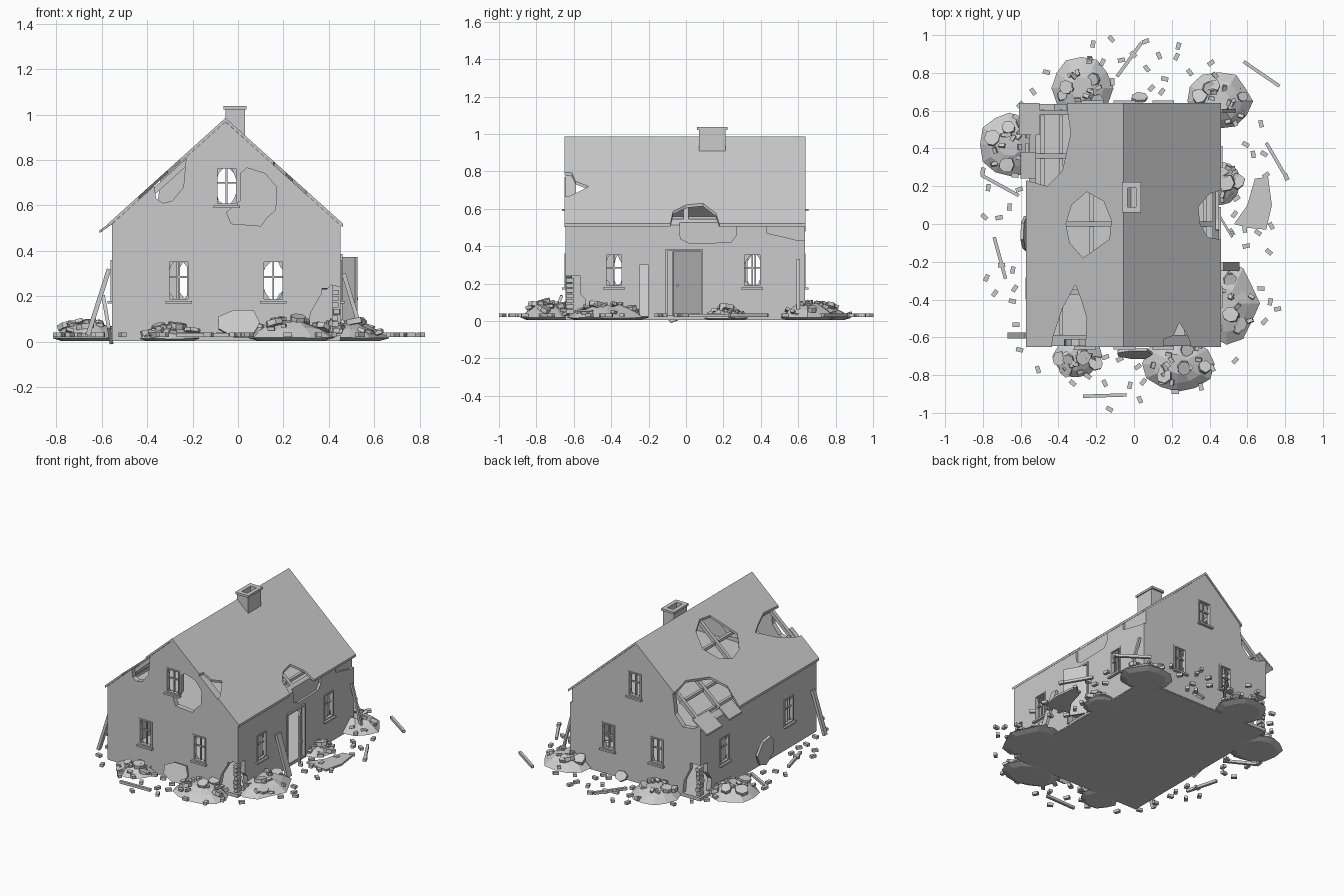
import bpy, bmesh, random
from math import cos, sin, pi, radians
from mathutils import Vector, Matrix, Euler

if "Cube" in bpy.data.objects:
    bpy.data.objects.remove(bpy.data.objects["Cube"])

random.seed(7)
R = random.uniform
X0, X1, Y0, Y1 = -0.555, 0.45, -0.645, 0.635      # outer wall faces
RX, RZ, SL = -0.055, 0.985, 0.9                   # ridge x, ridge z, roof slope


def finish(name, bm):
    bmesh.ops.recalc_face_normals(bm, faces=bm.faces)
    me = bpy.data.meshes.new(name)
    bm.to_mesh(me)
    bm.free()
    ob = bpy.data.objects.new(name, me)
    bpy.context.collection.objects.link(ob)
    return ob


def add_box(bm, c, size, rot=(0, 0, 0)):
    m = Matrix.LocRotScale(Vector(c), Euler(rot), Vector(size))
    bmesh.ops.create_cube(bm, size=1, matrix=m)


def add_beam(bm, p, q, w, h):
    p, q = Vector(p), Vector(q)
    d = q - p
    m = Matrix.LocRotScale((p + q) / 2, d.to_track_quat('X', 'Z'), Vector((d.length, w, h)))
    bmesh.ops.create_cube(bm, size=1, matrix=m)


def add_prism(bm, pts, axis, lo, hi, mat=Matrix()):
    put = {'x': lambda a, b, t: (t, a, b), 'y': lambda a, b, t: (a, t, b), 'z': lambda a, b, t: (a, b, t)}[axis]
    rings = [[bm.verts.new(mat @ Vector(put(a, b, t))) for a, b in pts] for t in (lo, hi)]
    n = len(pts)
    bm.faces.new(rings[0])
    bm.faces.new(rings[1][::-1])
    for i in range(n):
        j = (i + 1) % n
        bm.faces.new((rings[0][i], rings[0][j], rings[1][j], rings[1][i]))


def prism(name, pts, axis, lo, hi):
    bm = bmesh.new()
    add_prism(bm, pts, axis, lo, hi)
    return finish(name, bm)


def blob(rx, ry, n=8):
    return [(rx * R(.75, 1.05) * cos(2 * pi * i / n), ry * R(.75, 1.05) * sin(2 * pi * i / n)) for i in range(n)]


def rect(a0, a1, b0, b1):
    return [(a0, b0), (a1, b0), (a1, b1), (a0, b1)]


def cut(ob, cutters):
    objs = []
    for c in cutters:
        k = prism("cutter", *c)
        k.hide_render = True
        m = ob.modifiers.new("cut", 'BOOLEAN')
        m.operation, m.solver, m.object = 'DIFFERENCE', 'EXACT', k
        objs.append(k)
    bpy.context.view_layer.update()
    me = bpy.data.meshes.new_from_object(ob.evaluated_get(bpy.context.evaluated_depsgraph_get()))
    ob.modifiers.clear()
    ob.data = me
    for k in objs:
        bpy.data.objects.remove(k)


# Window list: wall, centre, bottom, top
windows = [('front', -.26, .18, .36), ('front', .155, .18, .36), ('front', -.05, .6, .77),
           ('back', -.22, .18, .36), ('back', .155, .18, .36), ('back', -.05, .6, .77),
           ('right', -.385, .18, .36), ('right', .355, .18, .36),
           ('left', -.34, .18, .36), ('left', .37, .18, .36)]
span = {'front': ('y', Y0 - .05, Y0 + .08), 'back': ('y', Y1 - .08, Y1 + .05),
        'right': ('x', X1 - .08, X1 + .05), 'left': ('x', X0 - .05, X0 + .08)}

# Walls with openings and broken holes
eave = lambda x: RZ - .017 - SL * abs(x - RX)
walls = prism("walls", [(X0, .01), (X1, .01), (X1, eave(X1)), (RX, eave(RX)), (X0, eave(X0))], 'y', Y0, Y1)
cuts = [(rect(X0 + .035, X1 - .035, -.1, 1.3), 'y', Y0 + .035, Y1 - .035)]
cuts += [(rect(c - .05, c + .05, z0, z1), *span[w]) for w, c, z0, z1 in windows]
cuts += [
    (rect(-.11, .09, .025, .38), *span['right']),
    ([(.01, .74), (.04, .765), (.12, .74), (.17, .68), (.165, .58), (.13, .55), (.1, .51), (-.03, .52),
      (-.05, .57), (.01, .62)], *span['front']),
    ([(-.36, .63), (-.33, .61), (-.29, .62), (-.24, .68), (-.22, .9), (-.4, .9)], *span['front']),
    ([(-.5, .5), (-.42, .49), (-.36, .56), (-.33, .8), (-.6, .8), (-.57, .54)], *span['back']),
    ([(.3, .03), (.32, .13), (.36, .2), (.41, .25), (.5, .23), (.5, .03)], *span['front']),
    ([(-.7, .03), (-.53, .03), (-.54, .12), (-.57, .15), (-.6, .23), (-.7, .24)], *span['right']),
    ([(-.7, .03), (-.42, .03), (-.43, .12), (-.47, .2), (-.52, .25), (-.7, .24)], *span['back']),
    ([(.7, .03), (.52, .03), (.51, .12), (.55, .17), (.59, .25), (.7, .26)], *span['left']),
    ([(-.04, .6), (-.03, .44), (.02, .415), (.24, .42), (.27, .46), (.27, .6)], 'x', X1 - .015, X1 + .1),
    ([(.43, .6), (.43, .47), (.52, .45), (.6, .43), (.7, .43), (.7, .6)], 'x', X1 - .015, X1 + .1)]
cut(walls, cuts)

# Floors
prism("ground_floor", rect(X0 + .002, X1 - .002, Y0 + .002, Y1 - .002), 'z', .005, .028)
prism("attic_floor", rect(X0 + .03, X1 - .03, Y0 + .03, Y1 - .03), 'z', .465, .485)


# Roof slopes with broken holes
def slope(name, xe):
    ze = RZ - SL * abs(xe - RX)
    return prism(name, [(RX, RZ), (xe, ze), (xe, ze - .016), (RX, RZ - .016)], 'y', -.65, .64)


def zcut(p):
    return (p, 'z', .3, 1.3)


cut(slope("roof_left", -.572), [
    zcut([(-.6, .24), (-.46, .2), (-.38, .28), (-.335, .48), (-.35, .58), (-.36, .7), (-.6, .7)]),
    zcut([(-.36, 0), (-.33, .1), (-.25, .17), (-.16, .12), (-.12, .02), (-.13, -.08), (-.27, -.18), (-.34, -.1)]),
    zcut([(-.44, -.7), (-.43, -.6), (-.38, -.45), (-.31, -.32), (-.28, -.4), (-.25, -.5), (-.26, -.7)])])
cut(slope("roof_right", .461), [
    zcut([(.5, .19), (.4, .16), (.34, .09), (.35, 0), (.39, -.07), (.5, -.09)]),
    zcut([(.15, -.7), (.16, -.61), (.21, -.59), (.24, -.52), (.27, -.57), (.3, -.63), (.3, -.7)])])

# Hanging roof flaps
prism("roof_flap_back", [(-.61, .478), (-.5, .555), (-.5, .567), (-.61, .49)], 'y', .47, .64)
prism("roof_flap_side", [(-.6, .483), (-.52, .55), (-.52, .56), (-.6, .495)], 'y', .24, .38)

# Rafters and purlins
bm = bmesh.new()
for s in (-1, 1):
    for y in (-.6, -.36, 0, .36, .59):
        add_beam(bm, (RX, y, RZ - .04), (RX + s * .48, y, RZ - .04 - SL * .48), .025, .025)
    for d in (.17, .33, .43):
        add_beam(bm, (RX + s * d, Y0 + .03, RZ - .05 - SL * d), (RX + s * d, Y1 - .03, RZ - .05 - SL * d), .02, .02)
finish("roof_beams", bm)

# Chimney, hollow with a rim
chimney = prism("chimney", rect(-.055, .03, .07, .21), 'z', .89, 1.025)
cut(chimney, [(rect(-.035, .01, .09, .19), 'z', .95, 1.2)])
rim = prism("chimney_rim", rect(-.063, .037, .06, .222), 'z', 1.022, 1.037)
cut(rim, [(rect(-.035, .01, .09, .19), 'z', .95, 1.2)])


# Window frames, crossbars, sills and glass shards
def window(wall, c, z0, z1):
    bm = bmesh.new()
    out = {'front': (0, -1), 'back': (0, 1), 'right': (1, 0), 'left': (-1, 0)}[wall]
    face = {'front': Y0, 'back': Y1, 'right': X1, 'left': X0}[wall]

    def bar(u, z, w, h, dep, off):
        if out[0]:
            add_box(bm, (face + out[0] * off, u, z), (dep, w, h))
        else:
            add_box(bm, (u, face + out[1] * off, z), (w, dep, h))
    zc, h = (z0 + z1) / 2, z1 - z0
    for s in (-1, 1):
        bar(c + s * .046, zc, .01, h, .03, -.01)
        bar(c, zc + s * (h / 2 - .004), .1, .009, .03, -.01)
    bar(c, zc, .008, h, .012, -.015)
    bar(c, zc + .015, .1, .008, .012, -.015)
    bar(c, z0 - .006, .116, .012, .03, .004)
    for su in (-1, 1):
        for sz in (-1, 1):
            u, z = c + su * .044, zc + sz * (h / 2 - .005)
            t = face - (out[0] + out[1]) * .015
            pts = [(u, z), (u - su * R(.02, .038), z), (u - su * R(.008, .016), z - sz * R(.015, .03)),
                   (u, z - sz * R(.03, .06))]
            add_prism(bm, pts, span[wall][0], t - .001, t + .001)
    finish("window_" + wall, bm)


for w in windows:
    window(*w)

# Door ajar with frame
bm = bmesh.new()
for y in (-.105, .085):
    add_box(bm, (X1 - .01, y, .2), (.04, .012, .36))
add_box(bm, (X1 - .01, -.01, .38), (.04, .2, .012))
finish("door_frame", bm)
bm = bmesh.new()
add_beam(bm, (.43, .08, .2), (.52, -.07, .2), .012, .345)
add_box(bm, (.518, -.045, .19), (.02, .012, .012))
finish("door", bm)

# Leaning and fallen planks
bm = bmesh.new()
add_beam(bm, (.55, -.225, .02), (.465, -.225, .3), .048, .018)
add_beam(bm, (-.66, -.59, .03), (-.567, -.59, .32), .03, .02)
add_beam(bm, (.53, .6, .06), (.458, .6, .33), .018, .015)
for x0, y0, x1, y1 in [(-.09, .78, .04, .96), (.58, .86, .77, .73), (.7, .43, .81, .24), (-.27, -.912, -.04, -.905),
                       (-.74, -.07, -.68, -.29), (-.81, .26, -.61, .15)]:
    add_beam(bm, (x0, y0, .03), (x1, y1, .03), .018, .018)
finish("planks", bm)

# Rubble mounds with bricks and chunks
mounds = [(-.66, .42, .16, .18, .09), (-.28, .72, .17, .18, .09), (.45, .65, .18, .16, .1), (.46, .22, .1, .12, .07),
          (.49, -.42, .17, .21, .09), (.23, -.74, .2, .16, .1), (-.3, -.7, .13, .12, .07)]
bricks, chunks = bmesh.new(), bmesh.new()
for k, (cx, cy, rx, ry, h) in enumerate(mounds):
    bm = bmesh.new()
    n = 12
    base = [R(.88, 1.05) for _ in range(n)]
    rings = [[bm.verts.new((cx + rx * f * b * cos(2 * pi * i / n), cy + ry * f * b * sin(2 * pi * i / n),
                            .004 + h * z * R(.9, 1.1))) for i, b in enumerate(base)]
             for f, z in ((.75, 0), (1, .15), (.7, .55), (.35, .85))]
    for a, b in zip(rings, rings[1:]):
        for i in range(n):
            bm.faces.new((a[i], a[i - 1], b[i - 1], b[i]))
    bm.faces.new(rings[0])
    bm.faces.new(rings[-1])
    finish("rubble_mound", bm)
    for i in range(18):
        a, f = R(0, 2 * pi), R(.2, .9)
        p = (cx + rx * f * cos(a), cy + ry * f * sin(a), h * (1.02 - .85 * f * f) + .004)
        rot = Euler((R(-.4, .4), R(-.4, .4), R(0, pi)))
        if i < 4:
            s = R(.03, .05)
            add_prism(chunks, blob(s, s, 7), 'z', -.012, .012, Matrix.LocRotScale(Vector(p), rot, None))
        else:
            add_box(bricks, p, (.032, .02, .016), rot)
finish("rubble_bricks", bricks)
finish("rubble_chunks", chunks)

# Bricks scattered around the house
bm = bmesh.new()
spots = [(-.12, .98), (-.13, -.98), (.805, .25), (-.8, .28), (.76, -.45)]
while len(spots) < 95:
    x, y = R(-.8, .8), R(-.97, .97)
    if (x < X0 - .04 or x > X1 + .04 or abs(y) > .68) and (x / .8) ** 2 + (y / .97) ** 2 < 1.05:
        if all((x - a) ** 2 + (y - b) ** 2 > .05 ** 2 for a, b in spots):
            spots.append((x, y))
for x, y in spots:
    add_box(bm, (x, y, .031), (.038, .023, .019), (0, 0, R(0, pi)))
finish("scattered_bricks", bm)

# Exposed bricks in the broken corners
bm = bmesh.new()
for x, y in ((X1 - .02, Y0 + .025), (X0 + .02, Y1 - .025)):
    for i in range(7):
        add_box(bm, (x + R(-.005, .005), y, .05 + i * .028), (.028, .045, .022))
finish("corner_bricks", bm)

# Fallen slabs: lying flat or leaning against the walls
prism("slab_flat", [(.53, .0), (.6, .1), (.64, .24), (.71, .25), (.73, .1), (.7, -.03), (.6, -.02)], 'z', .022, .036)
for p, rx, ry, rot in [((.56, -.53, .05), .04, .045, (.1, .2, 0)), ((-.2, -.74, .05), .045, .04, (-.2, .1, 0)),
                       ((0, -.685, .08), .11, .075, (radians(70), 0, 0)),
                       ((-.575, -.06, .1), .1, .11, (radians(80), 0, radians(90))),
                       ((.03, .67, .04), .05, .04, (radians(-50), 0, 0))]:
    bm = bmesh.new()
    add_prism(bm, blob(rx, ry, 7), 'z', -.008, .008, Matrix.LocRotScale(Vector(p), Euler(rot), None))
    finish("fallen_slab", bm)
